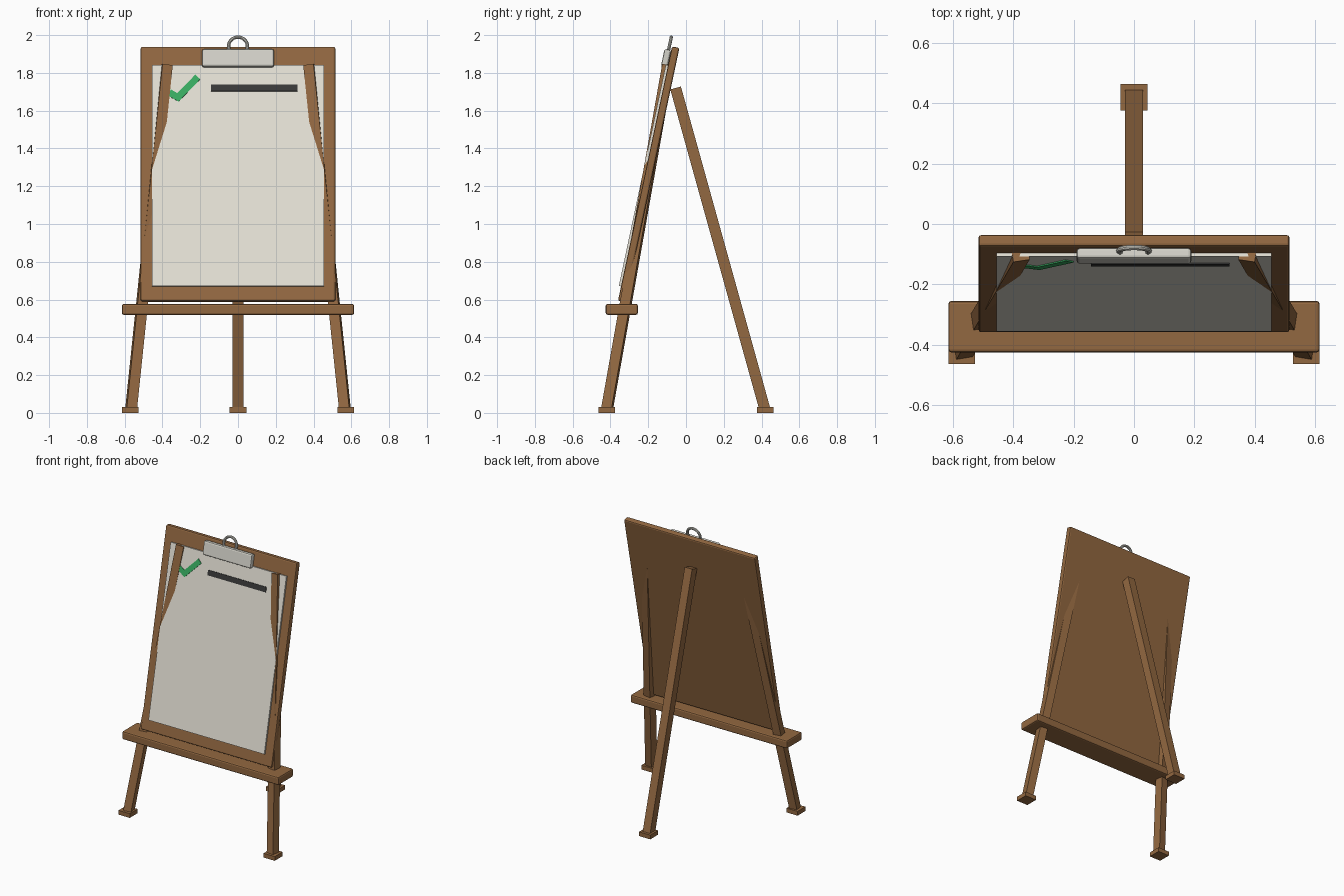
import bpy, math
from mathutils import Matrix, Vector

if "Cube" in bpy.data.objects:
    bpy.data.objects.remove(bpy.data.objects["Cube"])


def mat(name, r, g, b):
    m = bpy.data.materials.new(name)
    m.diffuse_color = (r, g, b, 1)
    m.use_nodes = True
    m.node_tree.nodes["Principled BSDF"].inputs["Base Color"].default_value = m.diffuse_color
    return m


WOOD = mat("brown wood", 0.29, 0.138, 0.052)
PAPER = mat("off white paper", 0.78, 0.75, 0.67)
METAL = mat("pale metal", 0.65, 0.64, 0.58)
GREEN = mat("green marker", 0.04, 0.42, 0.12)
DARK = mat("dark marker", 0.04, 0.04, 0.04)


def box(name, size, matrix, material, bevel=0.0):
    bpy.ops.mesh.primitive_cube_add(size=1)
    o = bpy.context.object
    o.name = name
    o.data.transform(Matrix.Diagonal((*size, 1)))
    o.matrix_world = matrix
    o.data.materials.append(material)
    if bevel:
        b = o.modifiers.new("bevel", 'BEVEL')
        b.width = bevel
        b.segments = 2
    return o


def beam(name, a, b, w, twist=0.0):
    """Square beam from a to b, twisted about its own axis."""
    a, b = Vector(a), Vector(b)
    d = b - a
    rot = Vector((0, 0, 1)).rotation_difference(d).to_matrix().to_4x4()
    m = Matrix.Translation((a + b) / 2) @ rot @ Matrix.Rotation(twist, 4, 'Z')
    return box(name, (w, w, d.length), m, WOOD)


# Tilted frame shared by the board and everything fixed to it
TILT = Matrix.Translation((0, -0.1975, 1.2625)) @ Matrix.Rotation(math.radians(-12), 4, 'X')


def on_board(x, y, z, angle=0.0):
    return TILT @ Matrix.Translation((x, y, z)) @ Matrix.Rotation(angle, 4, 'Y')


# Board, paper and tray
box("board", (1.03, 0.04, 1.377), on_board(0, 0, 0), WOOD, 0.009)
box("paper", (0.91, 0.012, 1.196), on_board(0, -0.026, -0.012), PAPER)
box("tray", (1.23, 0.17, 0.058), Matrix.Translation((0, -0.34, 0.548)), WOOD, 0.01)

# Front legs (they pass through the board) and rear leg
for s, side in ((-1, "left"), (1, "right")):
    beam("front_leg_" + side, (s * 0.567, -0.42, 0.01), (s * 0.377, -0.095, 1.84),
         0.055, -s * math.radians(9))
beam("rear_leg", (0, 0.42, 0.01), (0, -0.055, 1.72), 0.058)

# Feet
for name, x, y in (("foot_left", -0.57, -0.42), ("foot_right", 0.57, -0.42), ("foot_rear", 0, 0.42)):
    box(name, (0.088, 0.088, 0.03), Matrix.Translation((x, y, 0.015)), WOOD)

# Metal clip with its ring
box("clip", (0.38, 0.036, 0.096), on_board(0, -0.038, 0.62), METAL, 0.01)
bpy.ops.mesh.primitive_torus_add(major_radius=0.05, minor_radius=0.009,
                                 major_segments=32, minor_segments=10)
ring = bpy.context.object
ring.name = "clip_ring"
ring.data.transform(Matrix.Rotation(math.pi / 2, 4, 'X'))
ring.matrix_world = on_board(0, -0.034, 0.686)
ring.data.materials.append(METAL)
bpy.ops.object.shade_smooth_by_angle()


# Marks drawn on the paper
def stroke(name, a, b, w, material, depth):
    dx, dz = b[0] - a[0], b[1] - a[1]
    box(name, (math.hypot(dx, dz), 0.005, w),
        on_board((a[0] + b[0]) / 2, -0.032 - depth, (a[1] + b[1]) / 2, -math.atan2(dz, dx)), material)


stroke("check_short", (-0.365, 0.437), (-0.305, 0.402), 0.036, GREEN, 0.0015)
stroke("check_long", (-0.323, 0.404), (-0.213, 0.52), 0.036, GREEN, 0.002)
stroke("heading_line", (-0.142, 0.461), (0.316, 0.461), 0.036, DARK, 0.002)
